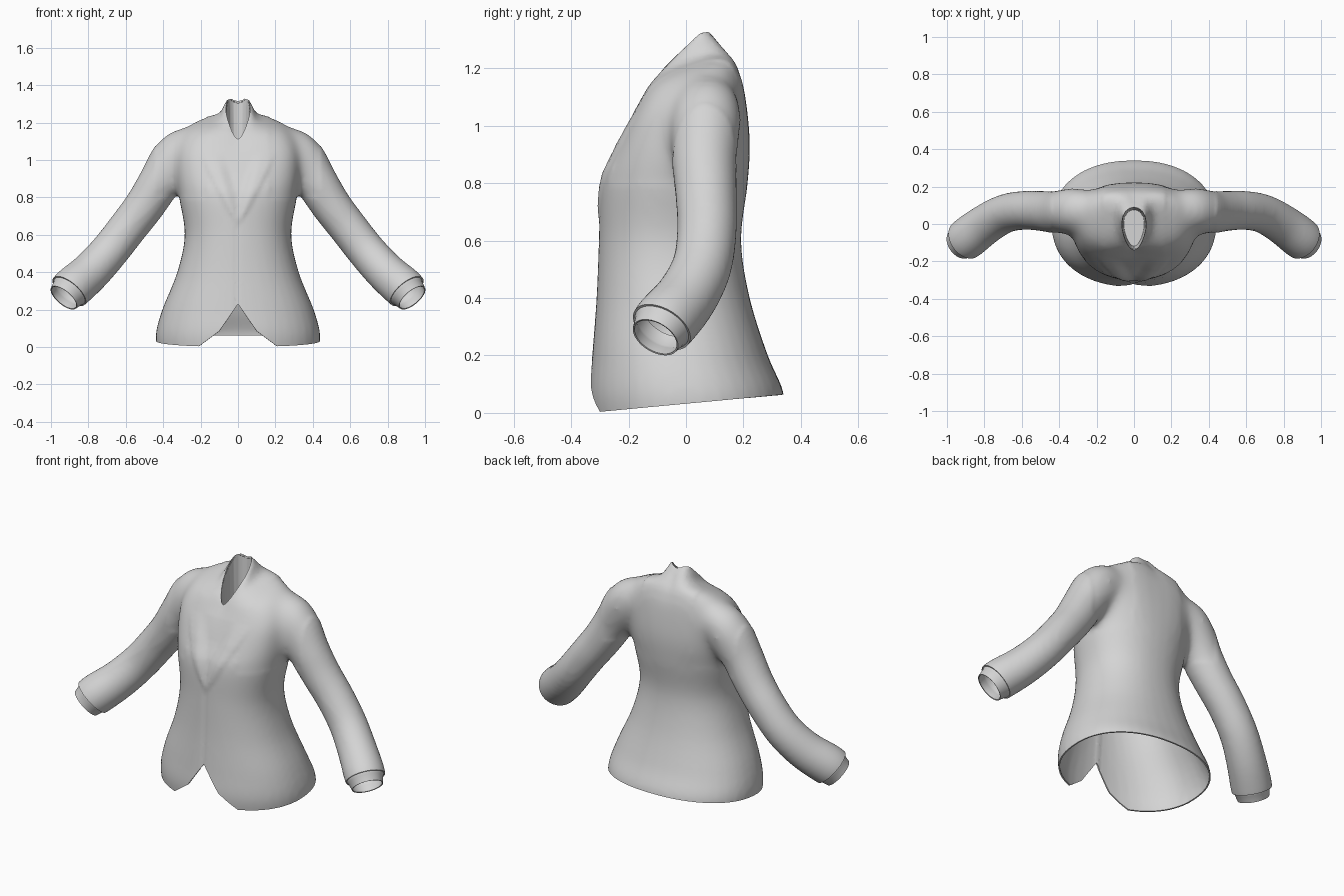
import bpy, bmesh, math
from mathutils import Vector

old = bpy.data.objects.get("Cube")
if old:
    bpy.data.objects.remove(old)

cloth = bpy.data.materials.new("grey_cloth")
cloth.use_nodes = True
grey = (0.66, 0.66, 0.66, 1)
cloth.diffuse_color = grey
cloth.node_tree.nodes["Principled BSDF"].inputs["Base Color"].default_value = grey

SEGMENTS = 40


def spline(rows, steps=5):
    """Smoothly interpolated rows through the given ones."""
    rows = [Vector(r) for r in rows]
    out = []
    for i in range(len(rows) - 1):
        a, b, c, d = (rows[min(max(i + k, 0), len(rows) - 1)] for k in (-1, 0, 1, 2))
        for s in range(steps):
            t = s / steps
            out.append(b + 0.5 * t * ((c - a) + t * ((2 * a - 5 * b + 4 * c - d)
                                                     + t * (3 * (b - c) + d - a))))
    return out + [rows[-1]]


def loft(bm, rings, caps=True):
    """Skin a list of point rings."""
    loops = [[bm.verts.new(p) for p in ring] for ring in rings]
    for lo, hi in zip(loops, loops[1:]):
        n = len(lo)
        for i in range(n):
            bm.faces.new((lo[i], lo[(i + 1) % n], hi[(i + 1) % n], hi[i]))
    if caps:
        bm.faces.new(loops[0])
        bm.faces.new(loops[-1])


def power(v, e):
    return math.copysign(abs(v) ** e, v)


def ramp(v, width):
    return min(1, max(0, v / width))


def torso_ring(row):
    """Rounded ring, squarer across the shoulders."""
    half, yf, zf, yb, zb, lift = row
    e = 0.9 - 0.18 * ramp(zb - 0.8, 0.3)
    ring = []
    for i in range(SEGMENTS):
        a = math.tau * i / SEGMENTS
        c, s = power(math.cos(a), e), power(math.sin(a), e)
        k = (s + 1) / 2
        ring.append((half * c, yf + (yb - yf) * k, zf + (zb - zf) * k + lift * abs(c)))
    return ring


def tube_rings(points, side):
    """Round rings square to a path of x, y, z, radius points."""
    rings = []
    for i, p in enumerate(points):
        d = (points[min(i + 1, len(points) - 1)] - points[max(i - 1, 0)]).xyz.normalized()
        u = d.cross(Vector((0, 1, 0))).normalized()
        v = d.cross(u)
        ring = []
        for j in range(SEGMENTS):
            a = math.tau * j / SEGMENTS
            q = p.xyz + p.w * (u * math.cos(a) + v * math.sin(a))
            ring.append((q.x * side, q.y, q.z))
        rings.append(ring)
    return rings


def make_object(name, bm):
    bmesh.ops.recalc_face_normals(bm, faces=bm.faces)
    mesh = bpy.data.meshes.new(name)
    bm.to_mesh(mesh)
    bm.free()
    obj = bpy.data.objects.new(name, mesh)
    bpy.context.collection.objects.link(obj)
    mesh.materials.append(cloth)
    bpy.ops.object.select_all(action='DESELECT')
    obj.select_set(True)
    bpy.context.view_layer.objects.active = obj
    return obj


def apply_modifier(obj, kind, **settings):
    mod = obj.modifiers.new(kind.lower(), kind)
    for key, value in settings.items():
        setattr(mod, key, value)
    bpy.ops.object.modifier_apply(modifier=mod.name)


def slice_part(bm, where, co, normal, clear=False):
    """Cut the faces chosen by a rule with a plane."""
    faces = [f for f in bm.faces if where(f.calc_center_median())]
    geom = list({v for f in faces for v in f.verts}) + list({e for f in faces for e in f.edges}) + faces
    bmesh.ops.bisect_plane(bm, geom=geom, dist=1e-5, plane_co=co, plane_no=normal, clear_outer=clear)


# Torso rows: half width, front y, front z, back y, back z, side lift
TORSO = [
    (0.43, -0.32, -0.06, 0.34, -0.04, 0),
    (0.44, -0.337, 0.06, 0.34, 0.07, 0),
    (0.405, -0.327, 0.2, 0.285, 0.2, 0),
    (0.325, -0.312, 0.4, 0.222, 0.4, 0),
    (0.285, -0.304, 0.6, 0.192, 0.6, 0),
    (0.315, -0.296, 0.8, 0.215, 0.8, 0),
    (0.33, -0.256, 0.9, 0.222, 0.95, 0),
    (0.32, -0.2, 1.01, 0.205, 1.11, 0.02),
    (0.26, -0.158, 1.08, 0.185, 1.18, 0.045),
    (0.17, -0.14, 1.11, 0.168, 1.215, 0.045),
    (0.105, -0.125, 1.13, 0.15, 1.235, 0.045),
    (0.07, -0.1, 1.155, 0.075, 1.33, 0.03),
]
# Sleeve path: x, y, z, radius
SLEEVE = [
    (0.22, 0.075, 1.07, 0.1), (0.29, 0.075, 1.055, 0.118), (0.345, 0.07, 1.0, 0.124),
    (0.42, 0.064, 0.88, 0.114), (0.5, 0.07, 0.755, 0.107), (0.59, 0.073, 0.637, 0.104),
    (0.69, 0.055, 0.51, 0.104), (0.79, 0, 0.4, 0.108), (0.89, -0.075, 0.312, 0.113),
    (0.935, -0.115, 0.262, 0.102),
]
SLEEVE_END = Vector((0.902, -0.085, 0.298))
SLEEVE_DIR = Vector((0.58, -0.42, -0.69)).normalized()

# Jacket body blended with both sleeves
bm = bmesh.new()
loft(bm, [torso_ring(r) for r in spline(TORSO)])
for side in (1, -1):
    loft(bm, tube_rings(spline(SLEEVE), side))
jacket = make_object("jacket", bm)
apply_modifier(jacket, 'REMESH', mode='VOXEL', voxel_size=0.015)
apply_modifier(jacket, 'SMOOTH', factor=0.5, iterations=8)

bm = bmesh.new()
bm.from_mesh(jacket.data)

# Soft shoulder and armpit blend
shoulder = [v for v in bm.verts if 0.17 < abs(v.co.x) < 0.44 and v.co.z > 0.8]
for _ in range(26):
    bmesh.ops.smooth_vert(bm, verts=shoulder, factor=0.5,
                          use_axis_x=True, use_axis_y=True, use_axis_z=True)
bm.normal_update()

# Raised lapels, sunken neckline and front seam
for v in bm.verts:
    x, y, z = v.co
    if y > -0.05 or v.normal.y > -0.2 or abs(x) > 0.3:
        continue
    t = (z - 0.65) / 0.4
    if 0 < t < 1:
        fade = ramp(1 - t, 0.3)
        v.co.y -= 0.008 * fade * ramp(0.22 * t ** 0.8 - abs(x), 0.025)
        v.co.y += 0.018 * fade * ramp(0.12 * t + 0.01 - abs(x), 0.05)
    elif t <= 0:
        v.co.y += 0.004 * ramp(0.015 - abs(x + 0.004), 0.012)

# Hem
slice_part(bm, lambda c: c.z < 0.18, (0, -0.34, 0), (0, 0.064, -0.68), True)

# Cutaway fronts
CUTAWAY = [(0.23, 1.45), (0.16, 0.75)]
for top, slope in CUTAWAY:
    for side in (1, -1):
        slice_part(bm, lambda c: c.y < -0.05 and c.z < 0.28 and abs(c.x) < 0.27,
                   (0, 0, top), (side * slope, 0, 1))
gap = []
for f in bm.faces:
    c = f.calc_center_median()
    if c.y < -0.05 and abs(c.x) < 0.27 and c.z < max(t - s * abs(c.x) for t, s in CUTAWAY):
        gap.append(f)
bmesh.ops.delete(bm, geom=gap, context='FACES')

# Egg-shaped neck opening, pushed down into a closed lining
outline = []
for i in range(20):
    a = math.tau * i / 20
    outline.append((0.063 * math.sin(a) * (1 - 0.25 * math.cos(a)), -0.025 - 0.115 * math.cos(a)))
walls = []
for (ax, ay), (bx, by) in zip(outline, outline[1:] + outline[:1]):
    walls.append((Vector((ax, ay, 0)), Vector((by - ay, ax - bx, 0)).normalized()))
for co, normal in walls:
    slice_part(bm, lambda c: abs(c.x) < 0.12 and c.z > 1.02 and abs(c.y) < 0.19, co, normal)
neck = []
for f in bm.faces:
    c = f.calc_center_median()
    if c.z > 1.02 and all((c - co).dot(n) < 0 for co, n in walls):
        neck.append(f)
lining = bmesh.ops.extrude_face_region(bm, geom=neck)["geom"]
bmesh.ops.delete(bm, geom=[f for f in neck if f.is_valid], context='FACES')
for item in lining:
    if isinstance(item, bmesh.types.BMVert):
        item.co = (item.co.x * 0.85, item.co.y * 0.85, 1.04)

# Sleeve openings
for side in (1, -1):
    flip = Vector((side, 1, 1))
    slice_part(bm, lambda c: c.x * side > 0.65, SLEEVE_END * flip, SLEEVE_DIR * flip, True)

bm.to_mesh(jacket.data)
bm.free()
apply_modifier(jacket, 'SOLIDIFY', thickness=0.008, offset=-1)
bpy.ops.object.shade_smooth_by_angle(angle=math.radians(45))

# Shirt cuffs showing past the sleeves
for side, name in ((1, "left_cuff"), (-1, "right_cuff")):
    path = []
    for along, radius in ((-0.05, 0.095), (-0.005, 0.102), (0.01, 0.094), (0.05, 0.084)):
        p = SLEEVE_END + SLEEVE_DIR * along
        path.append(Vector((p.x, p.y, p.z, radius)))
    bm = bmesh.new()
    loft(bm, tube_rings(path, side), caps=False)
    cuff = make_object(name, bm)
    apply_modifier(cuff, 'SOLIDIFY', thickness=0.006, offset=0)
    bpy.ops.object.shade_smooth_by_angle(angle=math.radians(45))
